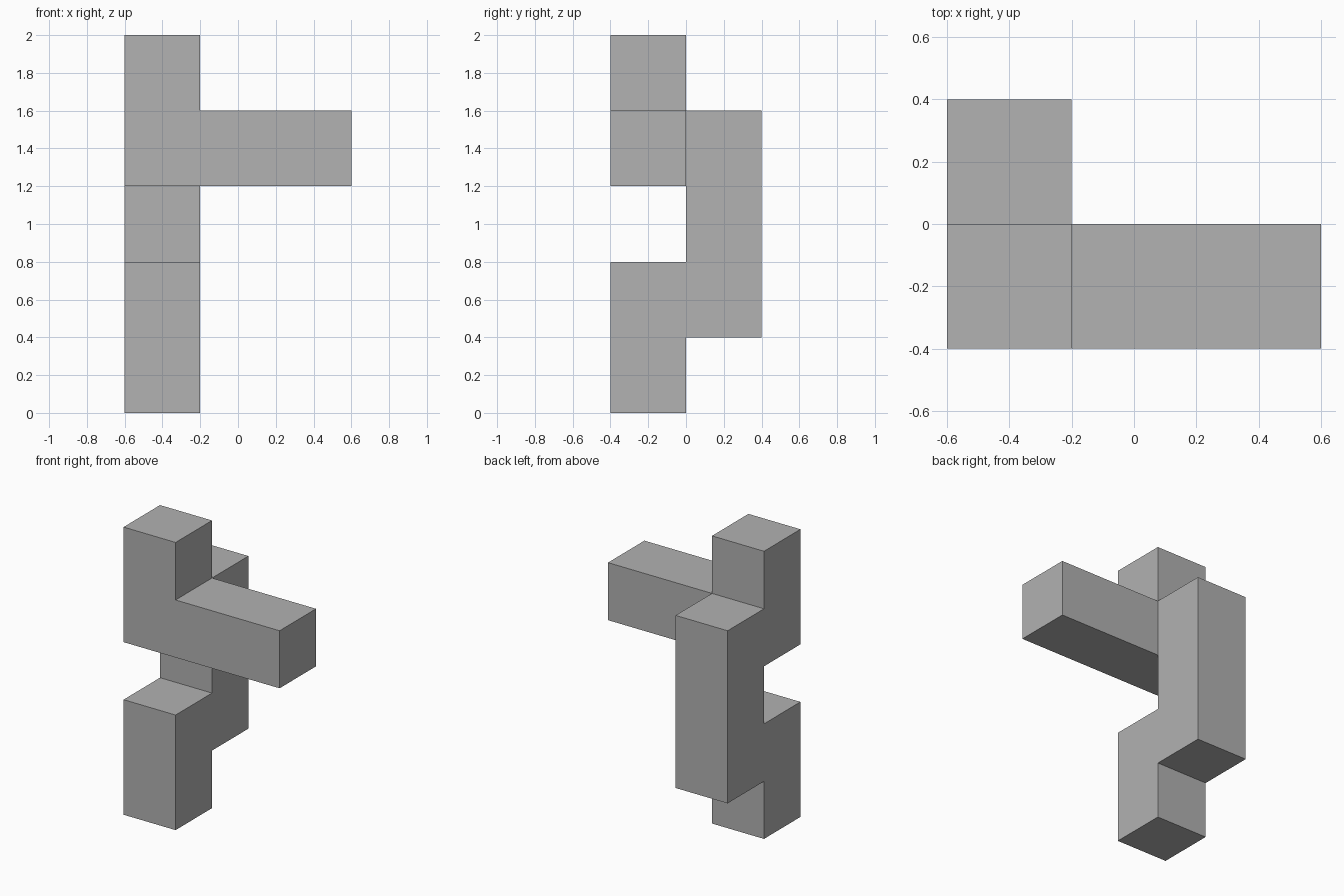
import bpy
import bmesh
from mathutils import Matrix, Vector

default = bpy.data.objects.get("Cube")
if default:
    bpy.data.objects.remove(default, do_unlink=True)

UNIT = 0.4
ORIGIN = Vector((-0.4, -0.2, 0.2))  # centre of the lowest block

# Grid cells filled by the puzzle piece
lower_post = [(0, 0, 0), (0, 0, 1)]
rear_post = [(0, 1, z) for z in (1, 2, 3)]
upper_post = [(0, 0, 3), (0, 0, 4)]
side_arm = [(1, 0, 3), (2, 0, 3)]
cells = set(lower_post + rear_post + upper_post + side_arm)

# Plain grey material
grey = bpy.data.materials.new("plain_grey")
grey.use_nodes = True
colour = (0.445, 0.445, 0.445, 1)
grey.diffuse_color = colour
grey.node_tree.nodes["Principled BSDF"].inputs["Base Color"].default_value = colour

# Blocks, without the faces shared between neighbours
bm = bmesh.new()
for cell in sorted(cells):
    centre = ORIGIN + Vector(cell) * UNIT
    cube = bmesh.ops.create_cube(bm, size=UNIT, matrix=Matrix.Translation(centre))
    faces = {f for v in cube["verts"] for f in v.link_faces}
    inner = []
    for f in faces:
        step = (f.calc_center_median() - centre) * 2 / UNIT
        if tuple(round(c + s) for c, s in zip(cell, step)) in cells:
            inner.append(f)
    bmesh.ops.delete(bm, geom=inner, context="FACES")

# Weld into one solid with clean flat sides
bmesh.ops.remove_doubles(bm, verts=bm.verts[:], dist=0.001)
bmesh.ops.dissolve_limit(bm, angle_limit=0.01, verts=bm.verts[:], edges=bm.edges[:])
bmesh.ops.recalc_face_normals(bm, faces=bm.faces[:])

mesh = bpy.data.meshes.new("puzzle_piece")
bm.to_mesh(mesh)
bm.free()
mesh.materials.append(grey)
piece = bpy.data.objects.new("puzzle_piece", mesh)
bpy.context.collection.objects.link(piece)
